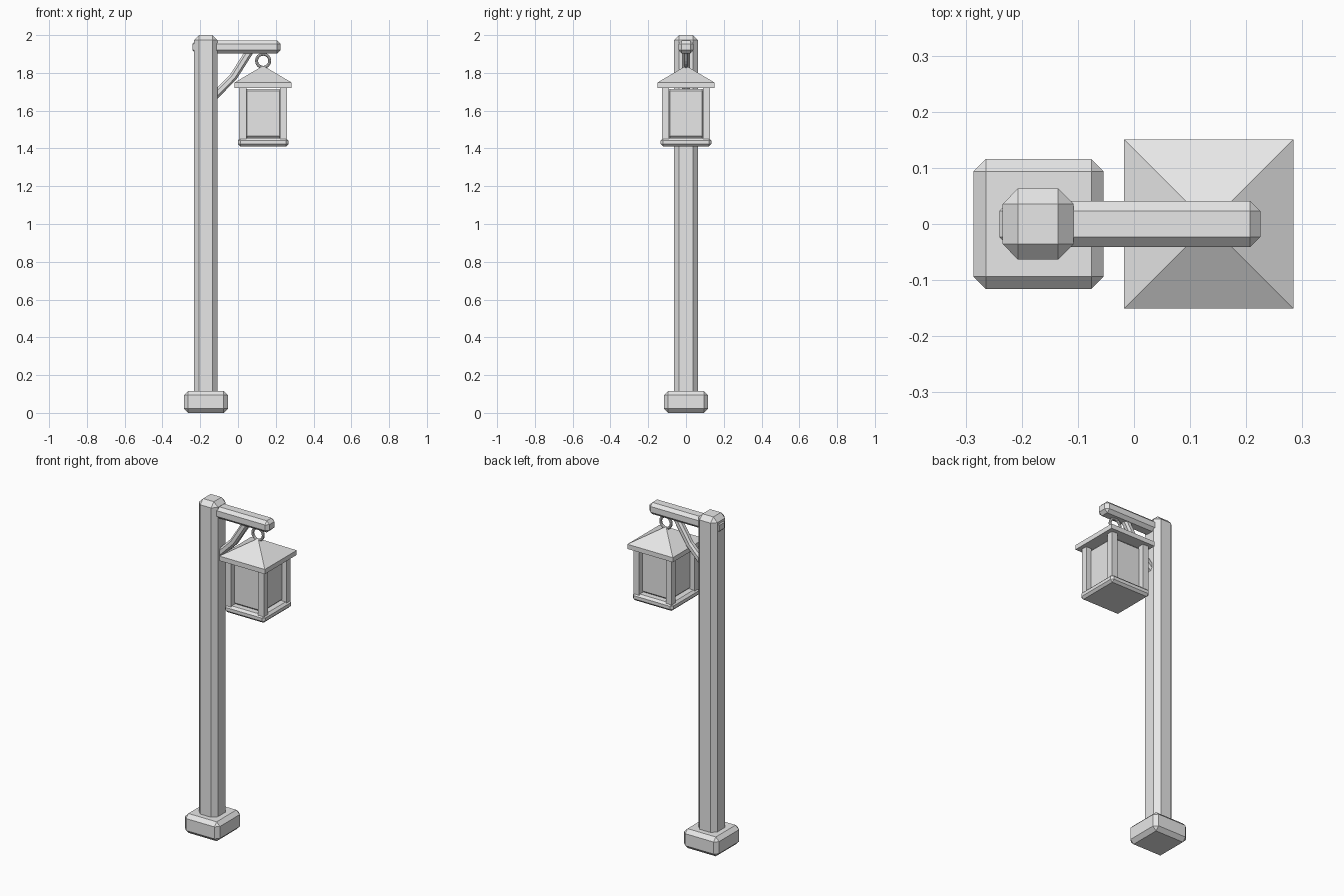
import bpy, bmesh, math
from mathutils import Vector, Matrix

cube = bpy.data.objects.get("Cube")
if cube:
    bpy.data.objects.remove(cube, do_unlink=True)

grey = bpy.data.materials.new("plain grey")
grey.use_nodes = True
grey.diffuse_color = (0.8, 0.8, 0.8, 1)
grey.node_tree.nodes["Principled BSDF"].inputs["Base Color"].default_value = (0.8, 0.8, 0.8, 1)


def finish(name, bm):
    bmesh.ops.recalc_face_normals(bm, faces=bm.faces)
    mesh = bpy.data.meshes.new(name)
    bm.to_mesh(mesh)
    bm.free()
    mesh.materials.append(grey)
    obj = bpy.data.objects.new(name, mesh)
    bpy.context.collection.objects.link(obj)
    return obj


def chamfer(bm, edges, width):
    bmesh.ops.bevel(bm, geom=list(edges), offset=width, segments=1,
                    affect='EDGES', clamp_overlap=True)


def box(name, x, y, z, bevel=0):
    """Box from (min, max) pairs with chamfered edges."""
    bm = bmesh.new()
    bmesh.ops.create_cube(bm, size=1)
    for v in bm.verts:
        v.co = Vector([r[0] if c < 0 else r[1] for c, r in zip(v.co, (x, y, z))])
    if bevel:
        chamfer(bm, bm.edges, bevel)
    return finish(name, bm)


# Post, foot and crossbeam
box("foot_block", (-0.286, -0.054), (-0.116, 0.116), (0, 0.116), 0.022)
box("post", (-0.234, -0.108), (-0.063, 0.063), (0.05, 2), 0.027)
box("crossbeam", (-0.24, 0.225), (-0.041, 0.041), (1.902, 1.972), 0.018)

# Bent brace: chamfered square section swept along three points
bm = bmesh.new()
path = [(-0.14, 1.662), (-0.025, 1.778), (0.065, 1.92)]
half, cut = 0.021, 0.010
section = [(half, cut), (cut, half), (-cut, half), (-half, cut),
           (-half, -cut), (-cut, -half), (cut, -half), (half, -cut)]
rings = []
for i, (px, pz) in enumerate(path):
    a, b = path[max(i - 1, 0)], path[min(i + 1, len(path) - 1)]
    d = Vector((b[0] - a[0], b[1] - a[1])).normalized()
    rings.append([bm.verts.new((px - d.y * u, w, pz + d.x * u)) for u, w in section])
for r, s in zip(rings, rings[1:]):
    for k in range(len(section)):
        n = (k + 1) % len(section)
        bm.faces.new((r[k], r[n], s[n], s[k]))
bm.faces.new(rings[0])
bm.faces.new(rings[-1])
finish("brace", bm)

# Lantern
cx = 0.133


def lantern_box(name, r, z, bevel=0):
    return box(name, (cx - r, cx + r), (-r, r), z, bevel)


lantern_box("lantern_base", 0.134, (1.41, 1.455), 0.013)
lantern_box("lantern_glass", 0.098, (1.453, 1.715), 0.012)
for sx in (-1, 1):
    for sy in (-1, 1):
        x, y = cx + sx * 0.108, sy * 0.108
        box("lantern_corner_post", (x - 0.019, x + 0.019), (y - 0.019, y + 0.019), (1.44, 1.73))

# Pyramid roof with an upright eave
bm = bmesh.new()
bmesh.ops.create_cube(bm, size=1,
                      matrix=Matrix.Translation((cx, 0, 1.735)) @ Matrix.Diagonal((0.302, 0.302, 0.028, 1)))
top = max(bm.faces, key=lambda f: f.calc_center_median().z)
apex = bmesh.ops.poke(bm, faces=[top])["verts"][0]
apex.co.z = 1.838
finish("lantern_roof", bm)

# Hanging ring
bpy.ops.mesh.primitive_torus_add(major_segments=16, minor_segments=8, major_radius=0.035,
                                 minor_radius=0.008, location=(cx, 0, 1.864),
                                 rotation=(math.pi / 2, 0, 0))
ring = bpy.context.object
ring.name = "hanging_ring"
ring.data.materials.append(grey)
